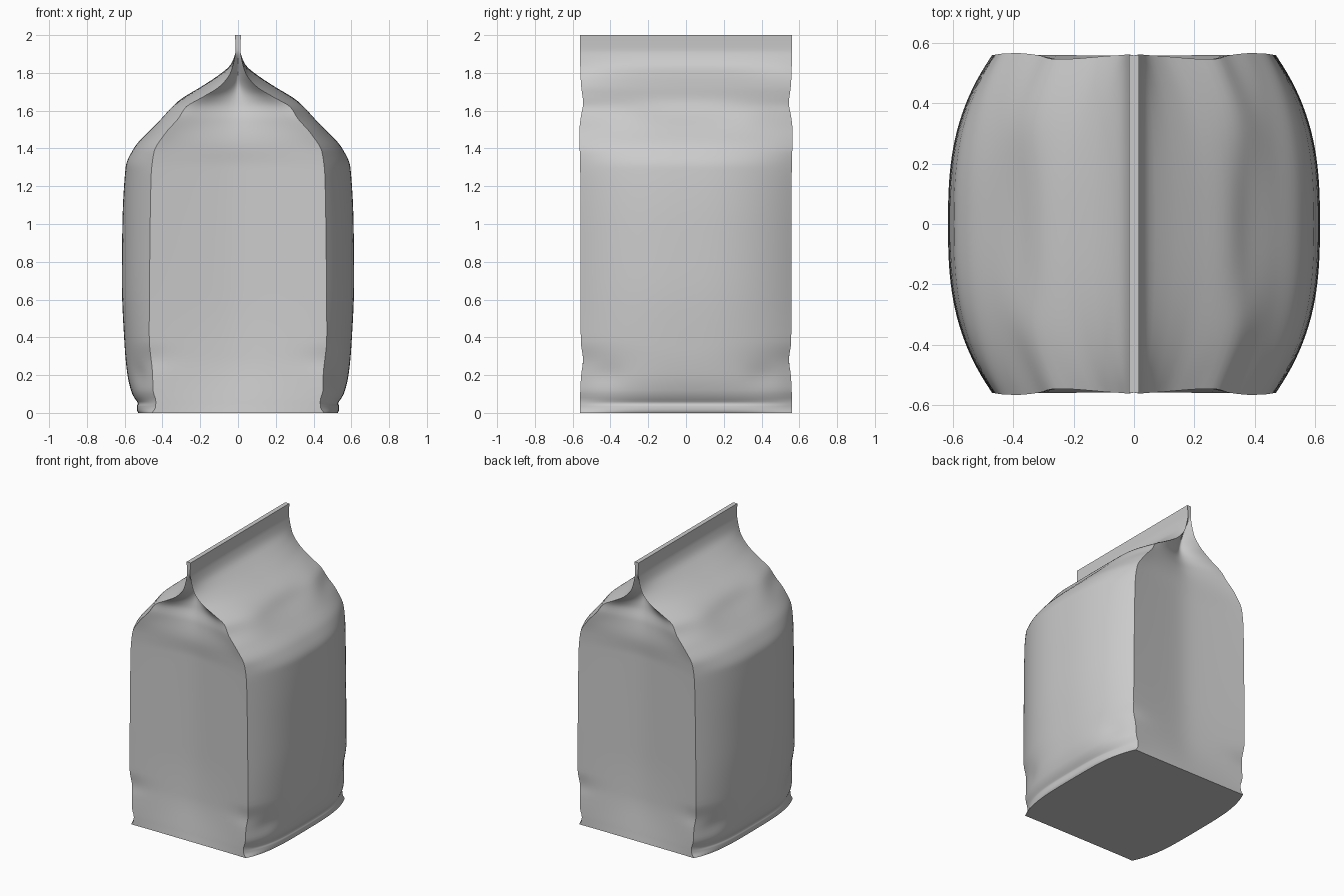
import bpy, bmesh, math

if "Cube" in bpy.data.objects:
    bpy.data.objects.remove(bpy.data.objects["Cube"])

# Profiles as (height, value) pairs
MID = [(0, .528), (.015, .535), (.035, .535), (.05, .53), (.07, .542), (.1, .56), (.2, .585), (.35, .60),
       (.7, .615), (1.0, .612), (1.3, .595), (1.4, .552), (1.5, .465), (1.58, .39), (1.65, .32), (1.73, .19),
       (1.79, .1), (1.84, .042), (1.88, .022), (1.92, .012), (2, .016)]  # panel centre, x
SEAM = [(0, .455), (.03, .437), (.06, .435), (.12, .45), (.2, .452), (.4, .47), (1.0, .465), (1.25, .46),
        (1.38, .445), (1.48, .385), (1.56, .315), (1.62, .275), (1.67, .19), (1.73, .095),
        (1.8, .04), (1.88, .018), (1.92, .012), (2, .016)]     # panel edge, x
DEPTH = [(0, .56), (.1, .56), (.2, .555), (.28, .545), (.38, .557), (1.3, .56), (1.48, .565),
         (1.56, .558), (1.64, .545), (1.74, .556), (1.85, .56), (2, .56)]  # panel edge, y
TUCK = [(0, 0), (.05, .008), (.3, .04), (.6, .05), (1.3, .052), (1.42, .045), (1.55, .06),
        (1.64, .085), (1.72, .095), (1.8, .07), (1.86, .03), (1.92, 0), (2, 0)]  # fold-in of the gusset


def sample(prof, z):
    """Monotone cubic interpolation of a profile."""
    s = [(b[1] - a[1]) / (b[0] - a[0]) for a, b in zip(prof, prof[1:])]
    m = [s[0]] + [0 if p * q <= 0 else 2 * p * q / (p + q) for p, q in zip(s, s[1:])] + [s[-1]]
    for i in range(len(s)):
        if z <= prof[i + 1][0] + 1e-9:
            h = prof[i + 1][0] - prof[i][0]
            t = (z - prof[i][0]) / h
            return ((2*t**3 - 3*t*t + 1) * prof[i][1] + (t**3 - 2*t*t + t) * h * m[i]
                    + (3*t*t - 2*t**3) * prof[i + 1][1] + (t**3 - t*t) * h * m[i + 1])
    return prof[-1][1]


def bump(v, centre, width):
    return math.exp(-((v - centre) / width) ** 2)


N_PANEL, N_GUSSET = 40, 20


def half_ring(z):
    """Right panel from front to back, then the back gusset from right to left."""
    mid, seam, y0, tuck = (sample(p, z) for p in (MID, SEAM, DEPTH, TUCK))
    # the panel is rounder across at the base than in the body
    power = 2.7 + 1.0 * bump(z, 0, .12)
    pts = []
    for i in range(N_PANEL):
        t = -1 + 2 * i / N_PANEL
        a = abs(t)
        x = seam + (mid - seam) * (1 - a ** power)
        # dish in the shoulder, its lower rim curving up towards the ends
        rim = 1.58 + .05 * a * a
        x += .014 * bump(z, rim, .07) * (bump(a, .62, .25) - .7 * bump(a, 0, .4))
        # creases by the base corners
        x -= .01 * bump(z, .2, .06) * bump(a, .75, .16)
        pts.append((x, y0 * t, z))
    for i in range(N_GUSSET):
        u = 1 - 2 * i / N_GUSSET
        a = abs(u)
        # seam dents fade out quickly across the gusset
        wall = .558 + (y0 - .558) * a ** 5
        fold = (math.sqrt(1.03) - math.sqrt(a * a + .03)) / (math.sqrt(1.03) - math.sqrt(.03))
        pts.append((seam * u, wall - tuck * fold, z))
    return pts


# Bag body: lofted rings closed by a flat base and the top of the sealed fin
levels = ([0, .008, .015, .025, .035, .04, .045, .052, .06, .07] + [.08 + .02 * i for i in range(16)]
          + [.42 + .06 * i for i in range(14)] + [1.22 + .016 * i for i in range(44)]
          + [1.92, 1.94, 1.97, 2.0])
bm = bmesh.new()
rings = []
for z in levels:
    half = half_ring(z)
    rings.append([bm.verts.new(p) for p in half + [(-x, -y, h) for x, y, h in half]])
n = len(rings[0])
for low, high in zip(rings, rings[1:]):
    for i in range(n):
        j = (i + 1) % n
        bm.faces.new((low[i], low[j], high[j], high[i]))
bm.faces.new(rings[0][::-1])
bm.faces.new(rings[-1])

# Pressed seams where the panels meet the gussets
corners = (0, N_PANEL, n // 2, n // 2 + N_PANEL)
for low, high in zip(rings, rings[1:]):
    for c in corners:
        bm.edges.get((low[c], high[c])).smooth = False
bmesh.ops.recalc_face_normals(bm, faces=bm.faces)
mesh = bpy.data.meshes.new("bag_body")
bm.to_mesh(mesh)
bm.free()

grey = bpy.data.materials.new("light_grey")
grey.diffuse_color = (.6, .6, .6, 1)
grey.use_nodes = True
grey.node_tree.nodes["Principled BSDF"].inputs["Base Color"].default_value = grey.diffuse_color
mesh.materials.append(grey)
bag = bpy.data.objects.new("bag_body", mesh)
bpy.context.collection.objects.link(bag)
bpy.context.view_layer.objects.active = bag
bag.select_set(True)
bpy.ops.object.shade_smooth_by_angle(angle=math.radians(50))
